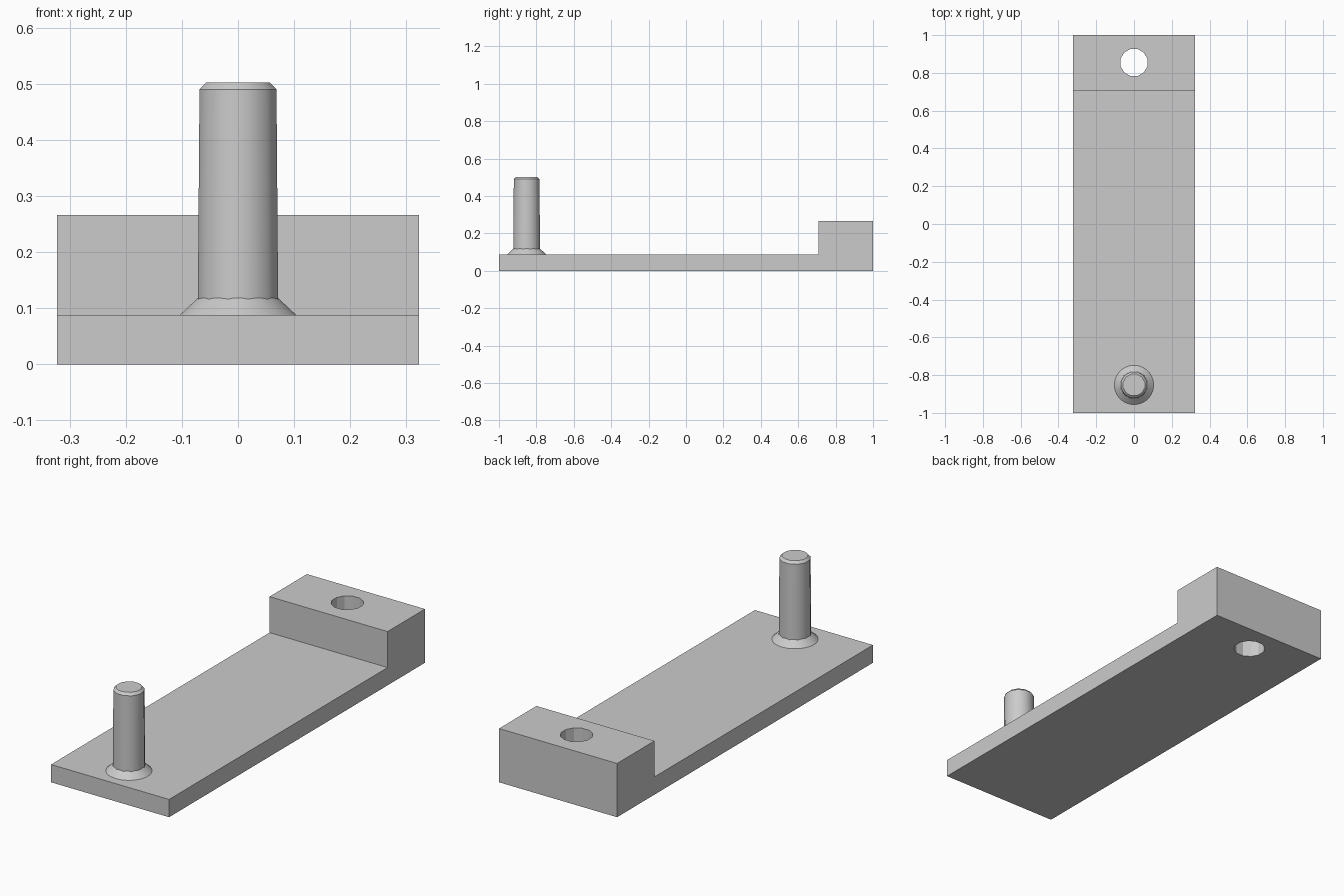
import bpy, bmesh, math
from mathutils import Matrix, Vector

cube = bpy.data.objects.get("Cube")
if cube:
    bpy.data.objects.remove(cube, do_unlink=True)

HALF_WIDTH = 0.323
PLATE_TOP = 0.088
HOLE_Y, PIN_Y = 0.855, -0.852

grey = bpy.data.materials.new("plain grey")
grey.use_nodes = True
grey.diffuse_color = (0.6, 0.6, 0.6, 1)
grey.node_tree.nodes["Principled BSDF"].inputs["Base Color"].default_value = grey.diffuse_color


def finish(bm, name):
    bmesh.ops.recalc_face_normals(bm, faces=bm.faces)
    mesh = bpy.data.meshes.new(name)
    bm.to_mesh(mesh)
    bm.free()
    mesh.materials.append(grey)
    obj = bpy.data.objects.new(name, mesh)
    bpy.context.collection.objects.link(obj)
    return obj


def activate(obj):
    bpy.ops.object.select_all(action='DESELECT')
    obj.select_set(True)
    bpy.context.view_layer.objects.active = obj


def turned(name, profile, y, sides):
    """Closed stack of rings from (radius, z) pairs."""
    bm = bmesh.new()
    rings = []
    for r, z in profile:
        angles = [2 * math.pi * (i + 0.5) / sides for i in range(sides)]
        rings.append([bm.verts.new((r * math.cos(a), y + r * math.sin(a), z)) for a in angles])
    for low, high in zip(rings, rings[1:]):
        for i in range(sides):
            j = (i + 1) % sides
            bm.faces.new((low[i], low[j], high[j], high[i]))
    bm.faces.new(rings[0][::-1])
    bm.faces.new(rings[-1])
    return finish(bm, name)


# Stepped base: side profile extruded across the width
bm = bmesh.new()
outline = [(-1, 0), (1, 0), (1, 0.266), (0.708, 0.266), (0.708, PLATE_TOP), (-1, PLATE_TOP)]
face = bm.faces.new([bm.verts.new((-HALF_WIDTH, y, z)) for y, z in outline])
side = bmesh.ops.extrude_face_region(bm, geom=[face])
moved = [g for g in side["geom"] if isinstance(g, bmesh.types.BMVert)]
bmesh.ops.translate(bm, verts=moved, vec=(2 * HALF_WIDTH, 0, 0))
base = finish(bm, "stepped_base")

# Hole through the raised block
cutter = turned("hole_cutter", [(0.074, -0.1), (0.074, 0.4)], HOLE_Y, 12)
cutter.hide_render = True
activate(base)
cut = base.modifiers.new("hole", 'BOOLEAN')
cut.operation, cut.solver, cut.object = 'DIFFERENCE', 'EXACT', cutter
bpy.ops.object.modifier_apply(modifier=cut.name)
bpy.data.objects.remove(cutter, do_unlink=True)

# Flared collar and slightly tapered pin with a chamfered tip
collar = turned("pin_collar", [(0.104, PLATE_TOP), (0.072, 0.118)], PIN_Y, 32)
pin = turned("pin", [(0.074, PLATE_TOP), (0.074, 0.118), (0.071, 0.49), (0.059, 0.502)], PIN_Y, 12)
for obj in (collar, pin):
    activate(obj)
    bpy.ops.object.shade_smooth_by_angle(angle=math.radians(35))
